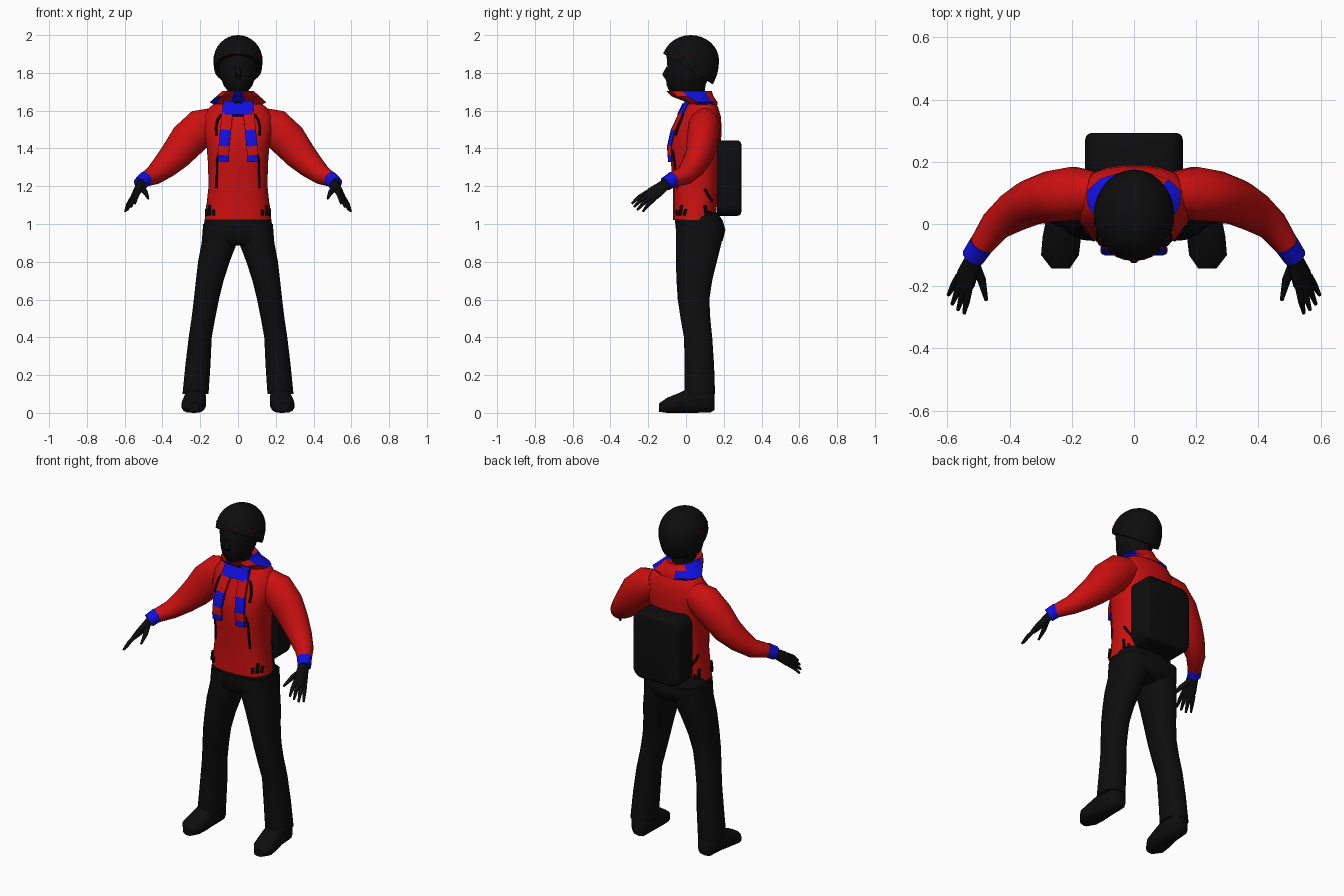
import bpy, bmesh, math
from mathutils import Vector

cube = bpy.data.objects.get("Cube")
if cube:
    bpy.data.objects.remove(cube)


def material(name, color):
    m = bpy.data.materials.new(name)
    m.use_nodes = True
    m.diffuse_color = (*color, 1)
    m.node_tree.nodes["Principled BSDF"].inputs["Base Color"].default_value = (*color, 1)
    return m


RED = material("jacket_red", (0.6, 0.005, 0.005))
BLUE = material("trim_blue", (0.005, 0.005, 0.75))
BLACK = material("gear_black", (0.004, 0.004, 0.004))


def finish(name, bm, mats, angle=50):
    bmesh.ops.recalc_face_normals(bm, faces=bm.faces[:])
    mesh = bpy.data.meshes.new(name)
    bm.to_mesh(mesh)
    bm.free()
    for m in mats:
        mesh.materials.append(m)
    ob = bpy.data.objects.new(name, mesh)
    bpy.context.collection.objects.link(ob)
    bpy.ops.object.select_all(action='DESELECT')
    ob.select_set(True)
    bpy.context.view_layer.objects.active = ob
    bpy.ops.object.shade_smooth_by_angle(angle=math.radians(angle))
    return ob


def spow(v, p):
    return math.copysign(abs(v) ** p, v)


def tube(name, sections, mats, side=(1, 0, 0), axis=None, n=16, power=1.0, rule=None):
    """Loft superellipse rings; each section is (centre, half width, half depth)."""
    bm = bmesh.new()
    pts = [Vector(s[0]) for s in sections]
    rings = []
    for i, (_, a, b) in enumerate(sections):
        t = Vector(axis) if axis else pts[min(i + 1, len(pts) - 1)] - pts[max(i - 1, 0)]
        t.normalize()
        u = Vector(side)
        u = (u - t * u.dot(t)).normalized()
        v = t.cross(u)
        angles = [math.tau * (k + 0.5) / n for k in range(n)]
        rings.append([bm.verts.new(pts[i] + u * a * spow(math.cos(w), power)
                                   + v * b * spow(math.sin(w), power)) for w in angles])
    for i in range(len(rings) - 1):
        for k in range(n):
            j = (k + 1) % n
            f = bm.faces.new((rings[i][k], rings[i][j], rings[i + 1][j], rings[i + 1][k]))
            f.material_index = rule(i, k) if rule else 0
    bm.faces.new(rings[0])
    bm.faces.new(rings[-1])
    return finish(name, bm, mats)


def stack(name, rows, mats, **kw):
    """Horizontal loft from rows of (z, x min, x max, y min, y max)."""
    secs = [(((a + b) / 2, (c + d) / 2, z), (b - a) / 2, (d - c) / 2) for z, a, b, c, d in rows]
    return tube(name, secs, mats, axis=(0, 0, 1), **kw)


def line(name, pts, r, mat=BLACK):
    return tube(name, [(p, r, r) for p in pts], [mat], side=(0.3, 1, 0.2), n=6)


# Jacket body: height, half width, front, back
TORSO = [(1.02, .178, -.07, .155), (1.1, .168, -.07, .165), (1.2, .157, -.07, .17),
         (1.32, .16, -.08, .178), (1.42, .168, -.085, .185), (1.5, .185, -.06, .19),
         (1.57, .185, -.025, .185), (1.62, .15, .0, .17), (1.66, .09, .02, .14)]
stack("jacket_body", [(z, -w, w, f, b) for z, w, f, b in TORSO], [RED], n=24, power=.8)


def on_torso(x, z, sign=-1, off=0.004):
    """Point on the front or back of the jacket."""
    for p, q in zip(TORSO, TORSO[1:]):
        if z <= q[0]:
            break
    t = (z - p[0]) / (q[0] - p[0])
    w, f, b = [p[i] + (q[i] - p[i]) * t for i in (1, 2, 3)]
    depth = (1 - min(1, abs(x) / w) ** 2.5) ** 0.4
    return (x, (f + b) / 2 + sign * ((b - f) / 2 * depth + off), z)


# Collar: loose scarf wrap with alternating patches
tube("scarf_wrap", [((0, .085, 1.63), .13, .085), ((0, .085, 1.645), .155, .085),
                    ((0, .035, 1.675), .12, .115), ((0, .015, 1.705), .085, .125),
                    ((0, .02, 1.69), .06, .07)],
     [RED, BLUE], axis=(0, 0, 1), n=12,
     rule=lambda i, k: int(k in (0, 4, 5, 8, 11) or (i < 2 and k in (3, 6))))
tube("scarf_knot", [(on_torso(0, z, off=.012), .08, .014) for z in (1.575, 1.60, 1.635)],
     [BLUE], n=8, power=.5)

# Trousers seat
stack("trouser_seat", [(1.08, -.155, .155, -.055, .15), (1.02, -.178, .178, -.06, .195),
                       (.97, -.188, .188, -.055, .21), (.91, -.19, .19, -.055, .195),
                       (.885, -.1, .1, -.03, .15)], [BLACK], n=20, power=.8)

for s, label in ((1, "left"), (-1, "right")):
    def m(*p):
        return (p[0] * s, p[1], p[2])

    # Sleeve and cuff
    sleeve = [((.12, .1, 1.545), .075, .07), ((.19, .097, 1.515), .1, .088),
              ((.265, .088, 1.445), .1, .083), ((.33, .07, 1.365), .085, .074),
              ((.385, .04, 1.31), .07, .066), ((.445, -.005, 1.258), .052, .052),
              ((.5, -.08, 1.232), .037, .038)]
    tube(label + "_sleeve", [(m(*p), a, b) for p, a, b in sleeve], [RED], side=(s, 0, 1))
    tube(label + "_cuff", [(m(.49, -.066, 1.24), .041, .041), (m(.518, -.108, 1.212), .038, .038)],
         [BLUE], side=(s, 0, 1), n=12)

    # Gloved hand with four fingers and a thumb
    spread = Vector(m(.05, .06, -.05)).normalized()
    tube(label + "_palm", [(m(.508, -.095, 1.22), .03, .025), (m(.524, -.135, 1.19), .036, .022),
                           (m(.54, -.175, 1.16), .044, .019), (m(.552, -.205, 1.138), .036, .013)],
         [BLACK], side=spread, n=10)
    for i, tip in enumerate([(.546, -.287, 1.108), (.566, -.276, 1.09),
                             (.585, -.258, 1.074), (.597, -.228, 1.066)]):
        base = Vector(m(.547, -.188, 1.15)) + spread * (i - 1.5) * .021
        end = Vector(m(*tip))
        mid = base.lerp(end, .55) + Vector((0, 0, .006))
        tube(f"{label}_finger_{i + 1}", [(base, .012, .012), (mid, .011, .011), (end, .006, .006)],
             [BLACK], side=spread, n=8)
    tube(label + "_thumb", [(m(.515, -.125, 1.195), .018, .018), (m(.49, -.18, 1.168), .014, .014),
                            (m(.475, -.245, 1.135), .006, .006)], [BLACK], side=spread, n=8)

    # Trouser leg: height, inner, outer, front, back
    leg = [(1.0, .01, .186, -.055, .2), (.9, .004, .194, -.055, .19), (.8, .043, .213, -.055, .165),
           (.7, .075, .224, -.052, .14), (.6, .1, .235, -.045, .125), (.5, .12, .247, -.03, .13),
           (.4, .138, .262, -.012, .14), (.25, .145, .28, -.008, .15), (.1, .155, .295, -.01, .155)]
    stack(label + "_trouser_leg", [(z, min(a * s, b * s), max(a * s, b * s), f, k)
                                   for z, a, b, f, k in leg], [BLACK], power=.85)

    # Boot
    boot = [((.22, .15, .06), .035, .045), ((.222, .13, .07), .052, .068), ((.225, .03, .07), .056, .07),
            ((.232, -.04, .052), .063, .052), ((.238, -.1, .04), .062, .04), ((.236, -.143, .028), .03, .022)]
    tube(label + "_boot", [(m(*p), a, b) for p, a, b in boot], [BLACK], axis=(0, 1, 0),
         n=14, power=.75)

    # Hanging striped scarf end, draped over the chest
    rows = [(1.645, .05), (1.585, .056), (1.495, .066), (1.41, .074), (1.365, .077), (1.33, .078)]
    tube(label + "_scarf_end", [(on_torso(x * s, z, off=.012), .03, .012) for z, x in rows],
         [RED, BLUE], n=8, power=.4, rule=lambda i, k: (1, 0, 1, 0, 1)[i])

    # Dark piping, zips and pocket openings
    line(label + "_chest_piping", [on_torso(x * s, z) for x, z in
                                   ((.09, 1.58), (.108, 1.55), (.117, 1.51), (.115, 1.47))], .007)
    line(label + "_front_zip", [on_torso(x * s, z) for x, z in
                                ((.098, 1.39), (.11, 1.34), (.112, 1.26), (.115, 1.19))], .006)
    line(label + "_side_pocket", [on_torso(x * s, z, 1) for x, z in
                                  ((.153, 1.185), (.147, 1.155), (.13, 1.12))], .007)
    for i, (x, top, back) in enumerate([(.13, 1.075, -1), (.15, 1.1, -1), (.165, 1.08, -1),
                                        (.16, 1.1, 1), (.145, 1.07, 1)]):
        line(f"{label}_hem_notch_{i + 1}", [on_torso(x * s, z, back) for z in (1.045, top)], .009)

# Head and neck
stack("head", [(1.6, -.06, .06, .02, .12), (1.68, -.06, .06, -.03, .11), (1.7, -.052, .052, -.088, .1),
               (1.735, -.078, .078, -.104, .105), (1.775, -.092, .092, -.108, .12),
               (1.83, -.105, .105, -.1, .13), (1.9, -.11, .11, -.105, .13),
               (1.95, -.07, .07, -.06, .09)], [BLACK], n=20)
tube("nose", [((0, -.095, 1.83), .01, .01), ((0, -.113, 1.79), .016, .014),
              ((0, -.1, 1.77), .012, .01)], [BLACK], n=8)

# Helmet: dome trimmed along a sloping rim
MID, CENTRE = 1.865, .025
bm = bmesh.new()
bmesh.ops.create_uvsphere(bm, u_segments=28, v_segments=16, radius=1)
for v in bm.verts:
    v.co = (v.co.x * .13, v.co.y * .15 + CENTRE, v.co.z * (.135 if v.co.z > 0 else .2) + MID)
cut = bmesh.ops.bisect_plane(bm, geom=bm.verts[:] + bm.edges[:] + bm.faces[:],
                             plane_co=(0, -.125, 1.905), plane_no=(0, -.165, -.265), clear_outer=True)
bmesh.ops.holes_fill(bm, edges=[e for e in bm.edges if e.is_boundary])
finish("helmet", bm, [BLACK])

# Broken red trim line around the front of the helmet
for i in range(13):
    a = math.radians(-180 + 15 * i)
    seg = []
    for d in (-.035, .035):
        z = 1.887 + .02 * -math.sin(a + d)
        k = math.sqrt(1 - ((z - MID) / .135) ** 2)
        seg.append((.13 * k * math.cos(a + d), CENTRE + .15 * k * math.sin(a + d), z))
    line(f"helmet_trim_{i + 1}", seg, .0025, RED)

# Backpack
bm = bmesh.new()
bmesh.ops.create_cube(bm, size=1)
for v in bm.verts:
    v.co = (v.co.x * .314, v.co.y * .13 + .228, v.co.z * .4 + 1.243)
upright = [e for e in bm.edges if abs(e.verts[0].co.y - e.verts[1].co.y) > .1]
bmesh.ops.bevel(bm, geom=upright, offset=.06, segments=5, profile=.5, affect='EDGES')
rim = [e for e in bm.edges if all(v.co.y > .28 for v in e.verts)]
bmesh.ops.bevel(bm, geom=rim, offset=.022, segments=3, profile=.5, affect='EDGES')
finish("backpack", bm, [BLACK])
